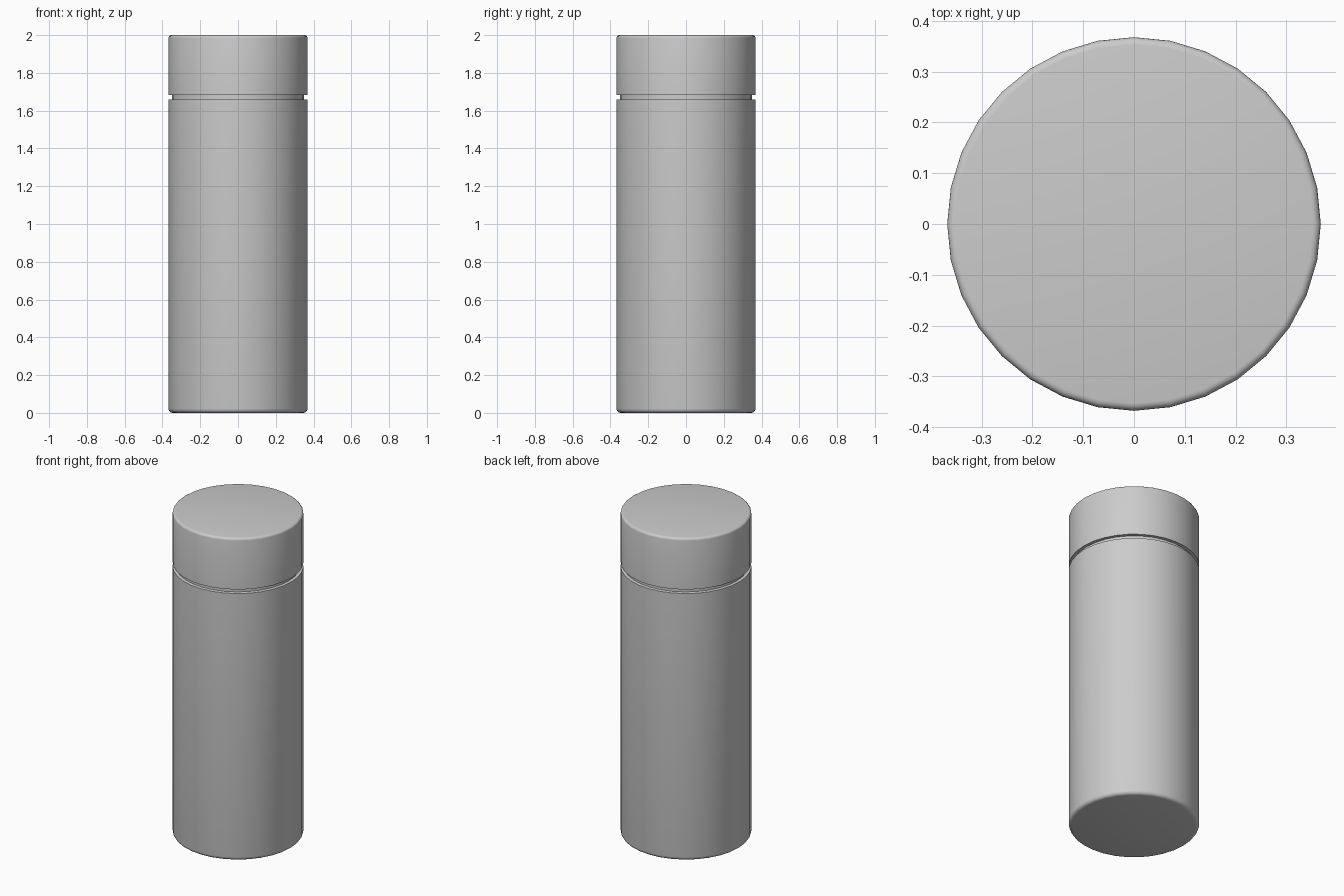
import bpy, bmesh, math

if "Cube" in bpy.data.objects:
    bpy.data.objects.remove(bpy.data.objects["Cube"])

SIDES = 32


def lathe(name, profile):
    """Spin a (radius, z) profile, bottom to top, into a capped solid."""
    bm = bmesh.new()
    rings = []
    for r, z in profile:
        rings.append([bm.verts.new((r * math.cos(2 * math.pi * i / SIDES),
                                    r * math.sin(2 * math.pi * i / SIDES), z))
                      for i in range(SIDES)])
    for a, b in zip(rings, rings[1:]):
        for i in range(SIDES):
            j = (i + 1) % SIDES
            bm.faces.new((a[i], a[j], b[j], b[i]))
    bm.faces.new(rings[0][::-1])
    bm.faces.new(rings[-1])
    mesh = bpy.data.meshes.new(name)
    bm.to_mesh(mesh)
    bm.free()
    obj = bpy.data.objects.new(name, mesh)
    bpy.context.collection.objects.link(obj)
    bpy.ops.object.select_all(action='DESELECT')
    obj.select_set(True)
    bpy.context.view_layer.objects.active = obj
    bpy.ops.object.shade_smooth_by_angle(angle=math.radians(40))
    return obj


def rounded(r, z, size, top, steps=4):
    """Quarter-round corner points, ordered bottom to top."""
    pts = []
    for k in range(steps + 1):
        a = math.pi / 2 * k / steps
        if top:
            pts.append((r - size + size * math.cos(a), z - size + size * math.sin(a)))
        else:
            pts.append((r - size + size * math.sin(a), z + size - size * math.cos(a)))
    return pts


R = 0.368
NECK = 0.35

# Flask body with a rounded base, stepping in to the neck under the lid
lathe("flask_body", rounded(R, 0.0, 0.022, False)
      + [(R, 1.658), (NECK, 1.66), (NECK, 1.682)])

# Lid with a softened top rim
lathe("lid", [(NECK, 1.682), (R, 1.683)] + rounded(R, 2.0, 0.015, True))
